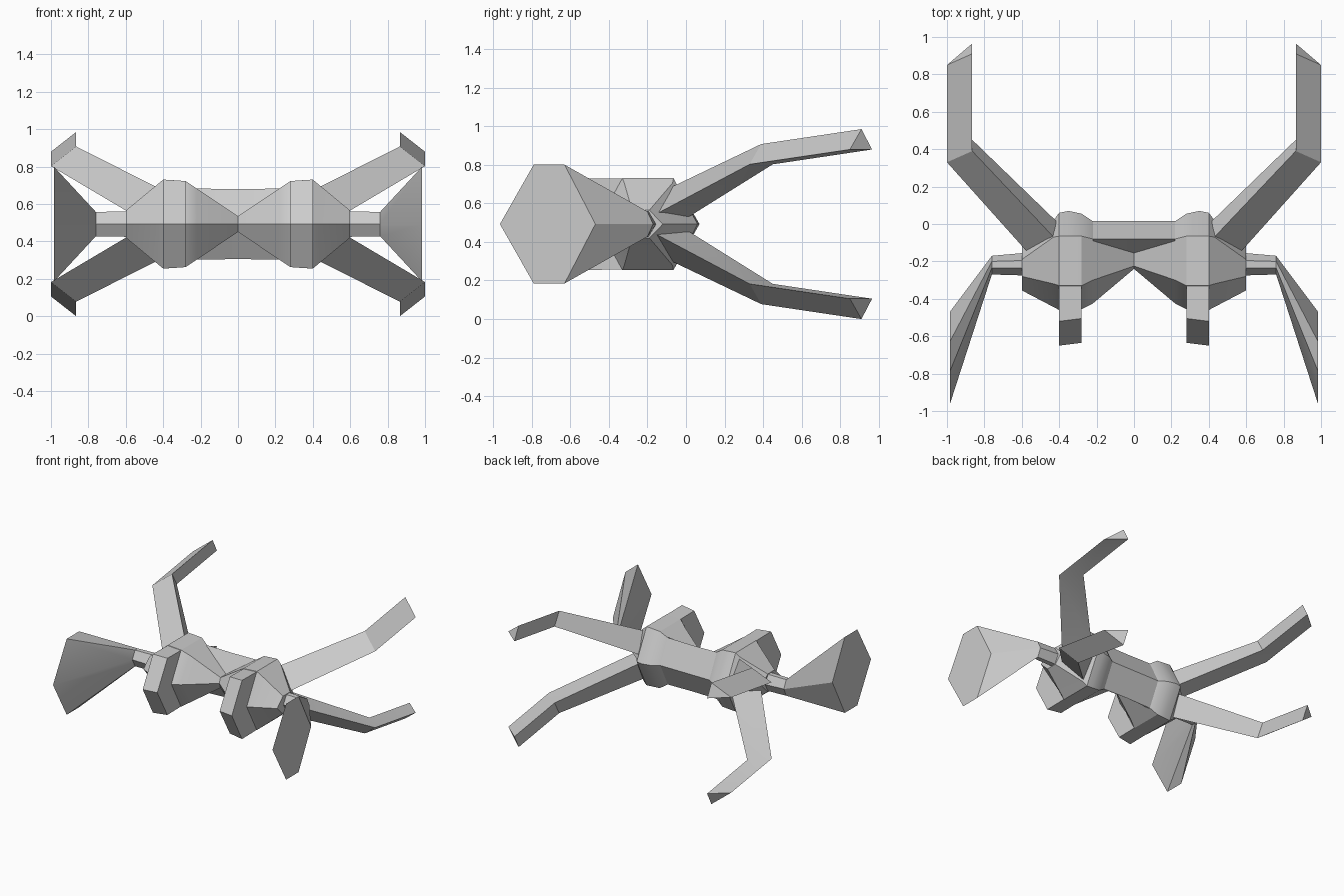
import bpy, bmesh

cube = bpy.data.objects.get("Cube")
if cube:
    bpy.data.objects.remove(cube, do_unlink=True)

MID = 0.4925  # height of the horizontal symmetry plane

grey = bpy.data.materials.new("light_grey")
grey.use_nodes = True
colour = (0.6, 0.6, 0.6, 1)
grey.diffuse_color = colour
grey.node_tree.nodes["Principled BSDF"].inputs["Base Color"].default_value = colour


def loft(name, rings, cap_start, cap_end, mirror_z=False):
    """Skin a list of closed rings, then mirror the part to the other side."""
    bm = bmesh.new()
    loops = [[bm.verts.new(p) for p in ring] for ring in rings]
    for a, b in zip(loops, loops[1:]):
        n = len(a)
        for i in range(n):
            j = (i + 1) % n
            bm.faces.new((a[i], a[j], b[j], b[i]))
    if cap_start:
        bm.faces.new(loops[0])
    if cap_end:
        bm.faces.new(loops[-1])
    bmesh.ops.recalc_face_normals(bm, faces=bm.faces)
    mesh = bpy.data.meshes.new(name)
    bm.to_mesh(mesh)
    bm.free()
    mesh.materials.append(grey)
    obj = bpy.data.objects.new(name, mesh)
    obj.location.z = MID
    bpy.context.collection.objects.link(obj)
    mod = obj.modifiers.new("mirror", 'MIRROR')
    mod.use_axis = (True, False, mirror_z)
    bpy.ops.object.select_all(action='DESELECT')
    obj.select_set(True)
    bpy.context.view_layer.objects.active = obj
    bpy.ops.object.modifier_apply(modifier=mod.name)
    bpy.ops.object.shade_smooth_by_angle(angle=0.5)
    return obj


def section(x, front, front_top, back_top, back, h, recess=None):
    """Six-sided cross-section; recess is the inner (y, z) point behind the waist."""
    ry, rz = recess or (back_top - 0.01, h)
    upper = [(front_top, h if not recess else rz), (ry, rz), (back_top, h)]
    lower = [(y, -z) for y, z in reversed(upper)]
    return [(x, y, z) for y, z in [(front, 0)] + upper + [(back, 0)] + lower]


# Body, from the pinched waist out to the stub shoulder
body = [
    section(0, -0.24, -0.225, -0.08, 0.015, 0.187, recess=(-0.155, 0.042)),
    section(0.22, -0.425, -0.30, -0.08, 0.015, 0.19),
    section(0.28, -0.455, -0.33, -0.065, 0.055, 0.23),
    section(0.35, -0.46, -0.33, -0.065, 0.07, 0.235),
    section(0.40, -0.46, -0.33, -0.065, 0.06, 0.238),
    section(0.43, -0.444, -0.32, -0.07, 0.02, 0.213),
    section(0.60, -0.355, -0.28, -0.19, -0.12, 0.072),
]
loft("body", body, False, True)

# Flared side paddles on slim connectors
paddle = [
    section(0.59, -0.275, -0.235, -0.195, -0.155, 0.068),
    section(0.76, -0.27, -0.235, -0.20, -0.17, 0.065),
    section(0.985, -0.965, -0.79, -0.63, -0.47, 0.308),
]
loft("side_paddle", paddle, False, True)

# Chevron blocks pushed forward from the body
def chevron(x, front, h):
    top = front + 0.13
    d = 0.185
    outline = [(front - d, 0), (top - d, h), (top + 0.02, h - 0.003),
               (front + 0.02, 0), (top + 0.02, 0.003 - h), (top - d, -h)]
    return [(x, y, z) for y, z in outline]

loft("front_chevron", [chevron(0.28, -0.45, 0.23), chevron(0.40, -0.465, 0.238)], True, True)

# Four bent, three-sided limbs reaching back
limb = [
    [(0.42, -0.08, 0.19), (0.41, 0.01, 0.035), (0.57, -0.15, 0.055)],
    [(0.865, 0.39, 0.415), (0.865, 0.45, 0.31), (1.0, 0.33, 0.31)],
    [(0.865, 0.91, 0.4925), (0.865, 0.965, 0.387), (1.0, 0.85, 0.387)],
]
loft("limb", limb, True, True, mirror_z=True)
